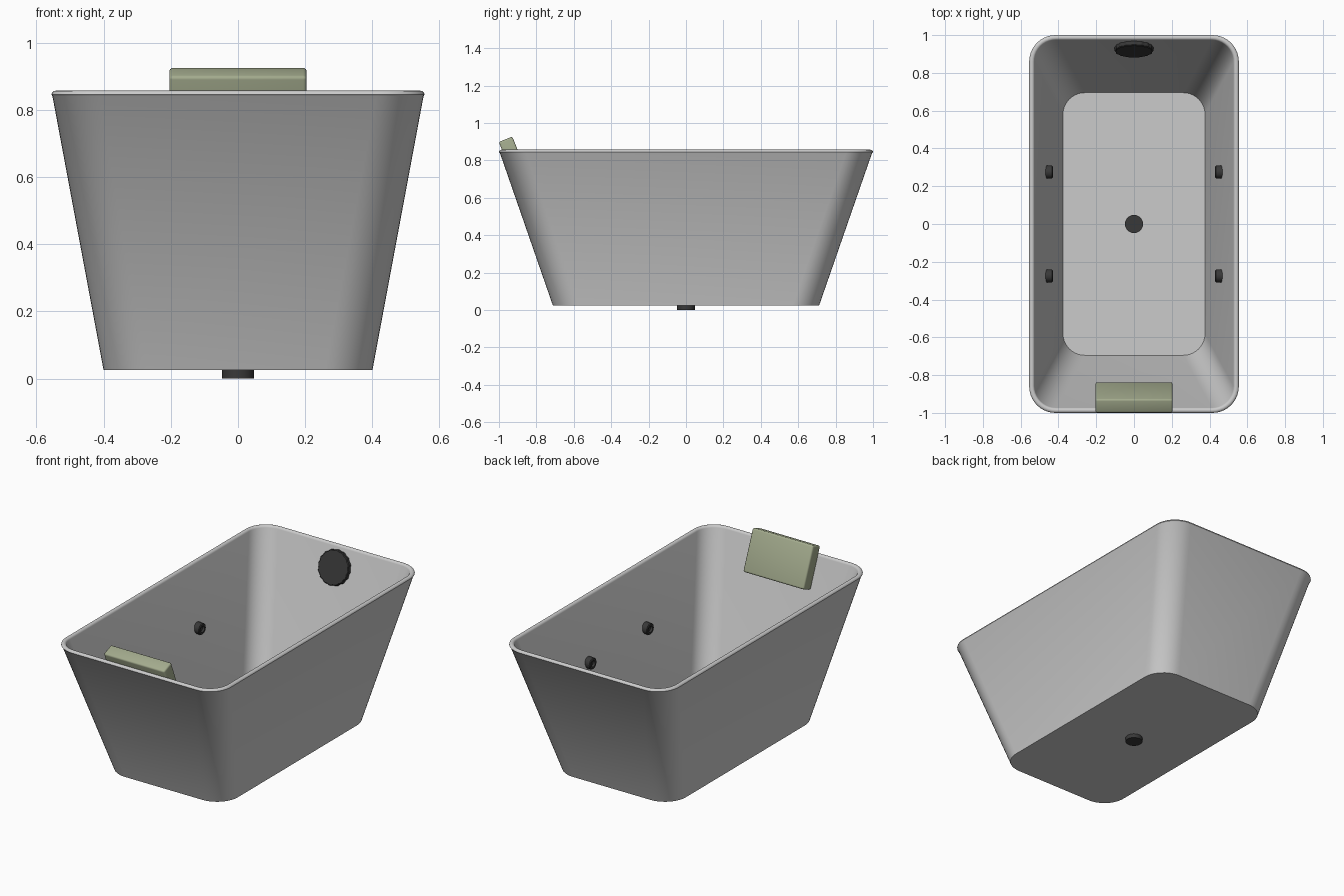
import bpy, bmesh, math
from mathutils import Matrix

cube = bpy.data.objects.get("Cube")
if cube:
    bpy.data.objects.remove(cube, do_unlink=True)


def material(name, rgb):
    m = bpy.data.materials.new(name)
    m.use_nodes = True
    m.diffuse_color = (*rgb, 1)
    m.node_tree.nodes["Principled BSDF"].inputs["Base Color"].default_value = (*rgb, 1)
    return m


enamel = material("light_grey_enamel", (0.6, 0.6, 0.6))
black = material("black_fitting", (0.04, 0.04, 0.04))
olive = material("olive_cushion", (0.37, 0.41, 0.27))


def finish(bm, name, mat, angle=35):
    bmesh.ops.recalc_face_normals(bm, faces=bm.faces)
    mesh = bpy.data.meshes.new(name)
    bm.to_mesh(mesh)
    bm.free()
    mesh.materials.append(mat)
    ob = bpy.data.objects.new(name, mesh)
    bpy.context.collection.objects.link(ob)
    bpy.ops.object.select_all(action="DESELECT")
    ob.select_set(True)
    bpy.context.view_layer.objects.active = ob
    bpy.ops.object.shade_smooth_by_angle(angle=math.radians(angle))
    return ob


def rounded_rect(hx, hy, r, steps=10):
    pts = []
    for i, (sx, sy) in enumerate([(1, 1), (-1, 1), (-1, -1), (1, -1)]):
        for k in range(steps + 1):
            a = math.pi / 2 * (i + k / steps)
            pts.append((sx * (hx - r) + r * math.cos(a), sy * (hy - r) + r * math.sin(a)))
    return pts


def loft(bm, rings):
    loops = [[bm.verts.new(p) for p in ring] for ring in rings]
    n = len(loops[0])
    for a, b in zip(loops, loops[1:]):
        for i in range(n):
            j = (i + 1) % n
            bm.faces.new((a[i], a[j], b[j], b[i]))
    bm.faces.new(loops[0])
    bm.faces.new(loops[-1])


# Tub shell: outer wall, rolled rim, inner wall, floor
OUT_X, OUT_Y, IN_X, IN_Y = 0.555, 1.0, 0.527, 0.973
sections = [(0.4, 0.712, 0.14, 0.025), (0.552, 0.995, 0.14, 0.84)]
for k in range(7):
    t = math.pi * k / 6
    mix = (1 - math.cos(t)) / 2
    sections.append((OUT_X + (IN_X - OUT_X) * mix, OUT_Y + (IN_Y - OUT_Y) * mix,
                     0.14 - 0.025 * mix, 0.845 + 0.012 * math.sin(t)))
sections.append((0.376, 0.695, 0.115, 0.048))
bm = bmesh.new()
loft(bm, [[(x, y, z) for x, y in rounded_rect(hx, hy, r)] for hx, hy, r, z in sections])
finish(bm, "tub_shell", enamel, 40)


def turned(name, profile, matrix, sides=24, lobes=0):
    """Disc turned from (radius, height) pairs, optionally with a scalloped edge."""
    bm = bmesh.new()
    rings = []
    for r, h in profile:
        ring = []
        for i in range(sides):
            a = math.tau * i / sides
            q = r * (1 + (0.025 * math.cos(lobes * a) if lobes else 0))
            ring.append((q * math.cos(a), q * math.sin(a), h))
        rings.append(ring)
    loft(bm, rings)
    bm.transform(matrix)
    return finish(bm, name, black)


# Drain through the floor
turned("drain", [(0.048, 0), (0.048, 0.056)], Matrix())

# Scalloped overflow cover on the sloping back wall
tilt = math.atan2(IN_Y - 0.695, 0.8)
turned("overflow_cover", [(0.1, -0.008), (0.1, 0.012), (0.096, 0.016)],
       Matrix.Translation((0, 0.928, 0.74)) @ Matrix.Rotation(math.pi / 2 - tilt, 4, "X"),
       sides=64, lobes=16)

# Water jets on both side walls, each with a recessed centre
for side, s in (("left", 1), ("right", -1)):
    for end, y in (("front", -0.275), ("back", 0.275)):
        turned("jet_" + end + "_" + side,
               [(0.034, -0.02), (0.034, 0.014), (0.03, 0.018), (0.018, 0.018), (0.016, 0.006)],
               Matrix.Translation((s * 0.448, y, 0.5)) @ Matrix.Rotation(-s * math.pi / 2, 4, "Y"))

# Head cushion leaning on the front wall
lean = math.radians(22)
bm = bmesh.new()
bmesh.ops.create_cube(bm, size=1, matrix=Matrix.Diagonal((0.408, 0.078, 0.25, 1)))
bmesh.ops.bevel(bm, geom=bm.edges[:], offset=0.01, segments=3, profile=0.5, affect="EDGES")
bm.transform(Matrix.Translation((0, -0.918, 0.797)) @ Matrix.Rotation(lean, 4, "X"))
finish(bm, "head_cushion", olive, 40)
